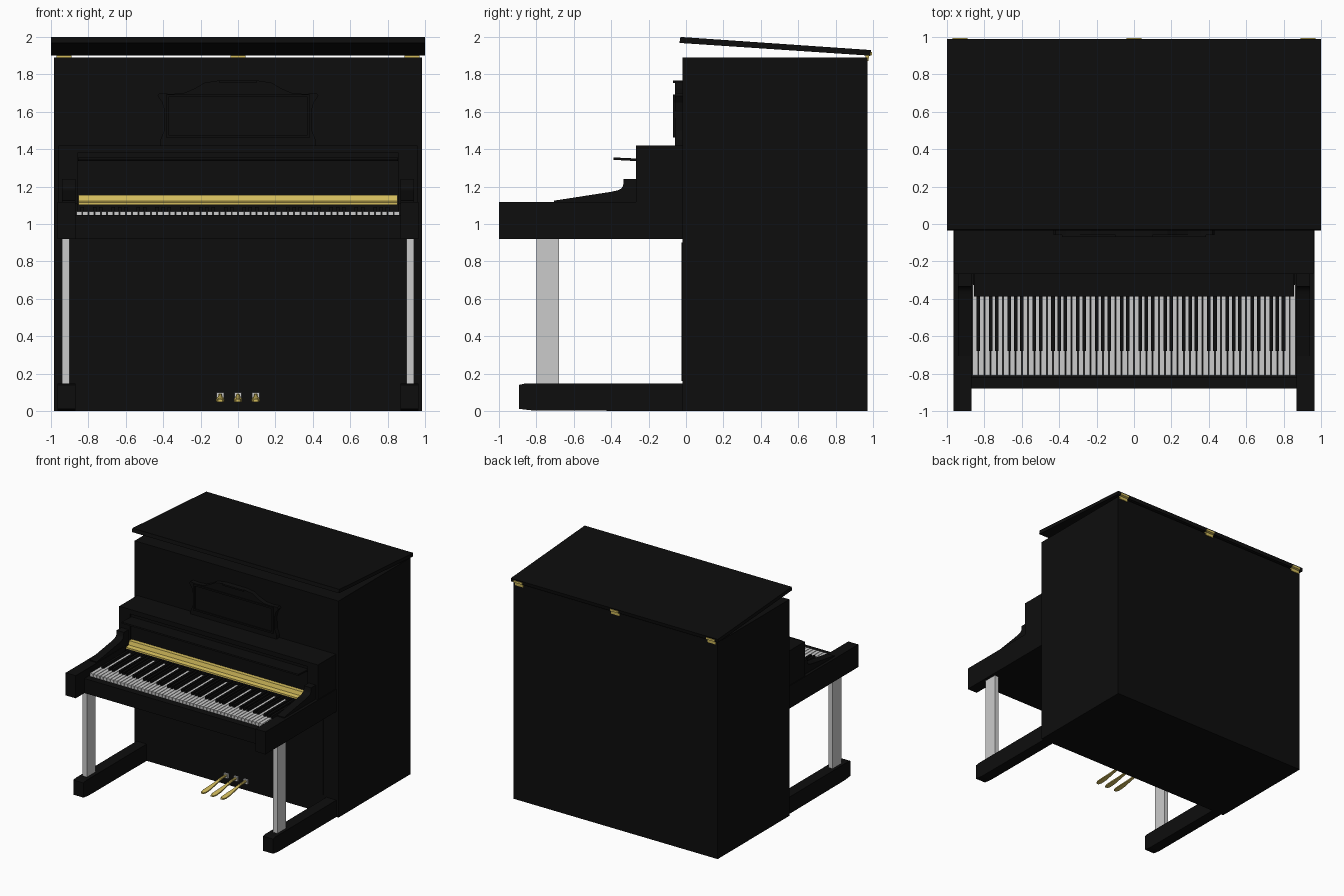
import bpy, bmesh, math
from mathutils import Vector

if "Cube" in bpy.data.objects:
    bpy.data.objects.remove(bpy.data.objects["Cube"])


def material(name, color):
    m = bpy.data.materials.new(name)
    m.diffuse_color = (*color, 1)
    m.use_nodes = True
    m.node_tree.nodes["Principled BSDF"].inputs["Base Color"].default_value = m.diffuse_color
    return m


BLACK = material("black_lacquer", (0.004, 0.004, 0.004))
GOLD = material("brass", (0.66, 0.51, 0.11))


def finish(name, bm, mat=None, bevel=0.0, smooth=False):
    bmesh.ops.recalc_face_normals(bm, faces=bm.faces)
    mesh = bpy.data.meshes.new(name)
    bm.to_mesh(mesh)
    bm.free()
    ob = bpy.data.objects.new(name, mesh)
    bpy.context.collection.objects.link(ob)
    if mat:
        mesh.materials.append(mat)
    if bevel:
        mod = ob.modifiers.new("bevel", 'BEVEL')
        mod.width, mod.segments = bevel, 2
    if smooth:
        bpy.context.view_layer.objects.active = ob
        ob.select_set(True)
        bpy.ops.object.shade_smooth_by_angle(angle=math.radians(35))
        ob.select_set(False)
    return ob


def add_box(bm, x, y, z):
    verts = bmesh.ops.create_cube(bm, size=1)["verts"]
    for v in verts:
        v.co = Vector((x[v.co.x > 0], y[v.co.y > 0], z[v.co.z > 0]))


def box(name, x, y, z, mat=BLACK, bevel=0.0):
    bm = bmesh.new()
    add_box(bm, x, y, z)
    return finish(name, bm, mat, bevel)


def prism(name, points, axis, lo, hi, mat=BLACK, bevel=0.0, smooth=False):
    """Extrude a (y,z) profile along x, or an (x,z) profile along y."""
    place = (lambda p, t: (t, p[0], p[1])) if axis == 'X' else (lambda p, t: (p[0], t, p[1]))
    bm = bmesh.new()
    face = bm.faces.new([bm.verts.new(place(p, lo)) for p in points])
    new = bmesh.ops.extrude_face_region(bm, geom=[face])["geom"]
    shift = Vector((hi - lo, 0, 0)) if axis == 'X' else Vector((0, hi - lo, 0))
    bmesh.ops.translate(bm, vec=shift, verts=[g for g in new if isinstance(g, bmesh.types.BMVert)])
    return finish(name, bm, mat, bevel, smooth)


def span(side, a, b):
    return tuple(sorted((side * a, side * b)))


# Cabinet and tilted lid
box("cabinet", (-0.985, 0.985), (-0.02, 0.97), (0, 1.89))
prism("lid", [(-0.035, 1.968), (-0.03, 2.0), (0.99, 1.93), (0.985, 1.9)], 'X', -1, 1)
box("lower_panel", (-0.84, 0.84), (-0.024, 0), (0.16, 0.90))

# Lid hinges on the back
for i, x in enumerate((-0.93, 0, 0.93)):
    prism(f"hinge_{i}", [(0.96, 1.872), (0.976, 1.872), (0.978, 1.897), (0.994, 1.903),
                         (0.994, 1.92), (0.96, 1.92)], 'X', x - 0.04, x + 0.04, GOLD)

# Arms, cheeks, legs and toe blocks
cheek = [(-0.705, 1.11), (-0.705, 1.125), (-0.40, 1.172), (-0.365, 1.18), (-0.345, 1.19),
         (-0.336, 1.205), (-0.333, 1.24), (-0.26, 1.24), (-0.26, 1.11)]
for side, label in ((-1, "left"), (1, "right")):
    box(f"{label}_arm", span(side, 0.868, 0.965), (-1, -0.01), (0.92, 1.117))
    prism(f"{label}_cheek", cheek, 'X', side * 0.87, side * 0.94, BLACK, smooth=True)
    box(f"{label}_leg", span(side, 0.90, 0.94), (-0.80, -0.68), (0.145, 0.925), None)
    toe = [(-0.01, 0), (-0.82, 0.003), (-0.893, 0.012), (-0.893, 0.14), (-0.86, 0.147), (-0.01, 0.147)]
    prism(f"{label}_toe_block", toe, 'X', side * 0.868, side * 0.965)
    box(f"{label}_upper_side", span(side, 0.858, 0.96), (-0.268, -0.01), (1.11, 1.42))

# Key bed, key slip and upper case around the keyboard opening
box("key_bed", (-0.87, 0.87), (-0.86, -0.01), (0.92, 1.025))
box("key_slip", (-0.87, 0.87), (-0.88, -0.82), (0.92, 1.047))
box("upper_case_top", (-0.86, 0.86), (-0.268, -0.01), (1.38, 1.42))
box("upper_case_back", (-0.86, 0.86), (-0.25, -0.01), (1.02, 1.385))
prism("fallboard_flap", [(-0.388, 1.343), (-0.387, 1.356), (-0.24, 1.349), (-0.24, 1.335)],
      'X', -0.855, 0.855)

# Brass rail behind the keys
prism("key_rail", [(-0.33, 1.103), (-0.33, 1.115), (-0.295, 1.122), (-0.285, 1.155),
                   (-0.245, 1.155), (-0.245, 1.103)], 'X', -0.853, 0.853, GOLD)
box("rail_base", (-0.86, 0.86), (-0.325, -0.245), (1.02, 1.104))

# Keyboard: 52 white keys, black keys between them except after B and E
white, black = bmesh.new(), bmesh.new()
pitch = 1.732 / 52
for i in range(52):
    left = -0.866 + i * pitch
    add_box(white, (left + 0.0025, left + pitch - 0.0025), (-0.81, -0.32), (1.02, 1.068))
    if i < 51 and i % 7 not in (1, 4):
        edge = left + pitch
        add_box(black, (edge - 0.0095, edge + 0.0095), (-0.68, -0.32), (1.03, 1.092))
finish("white_keys", white)
finish("black_keys", black, BLACK)

# Music desk with scrolled outline, frame moulding and panel
half = [(0.415, 1.41), (0.415, 1.45), (0.395, 1.50), (0.392, 1.60), (0.405, 1.65), (0.43, 1.685),
        (0.42, 1.70), (0.36, 1.695), (0.29, 1.70), (0.23, 1.725), (0.18, 1.755), (0.10, 1.768)]
outline = half + [(-x, z) for x, z in reversed(half)]
prism("music_desk", outline, 'Y', -0.06, -0.01)
for z0 in (1.47, 1.685):
    box("desk_moulding", (-0.385, 0.385), (-0.07, -0.05), (z0 - 0.007, z0 + 0.007))
for side in (-1, 1):
    box("desk_side_moulding", span(side, 0.371, 0.385), (-0.07, -0.05), (1.47, 1.685))
box("desk_crest", (-0.1, 0.1), (-0.07, -0.05), (1.755, 1.768))

# Pedals: tapered brass levers that widen and dip toward the foot
stations = [(0.0, 0.085, 0.010), (-0.10, 0.082, 0.010), (-0.18, 0.070, 0.014),
            (-0.27, 0.060, 0.022), (-0.33, 0.056, 0.022), (-0.36, 0.055, 0.012)]
for i, x in enumerate((-0.095, 0, 0.095)):
    bm = bmesh.new()
    rings = []
    for y, z, w in stations:
        rings.append([bm.verts.new((x + w * sx, y, z + dz)) for sx, dz in
                      ((-1, -0.006), (1, -0.006), (1, 0.004), (0.5, 0.01), (-0.5, 0.01), (-1, 0.004))])
    for a, b in zip(rings, rings[1:]):
        for k in range(6):
            bm.faces.new((a[k], a[(k + 1) % 6], b[(k + 1) % 6], b[k]))
    bm.faces.new(rings[0])
    bm.faces.new(rings[-1])
    finish(f"pedal_{i}", bm, GOLD, smooth=True)
    box(f"pedal_collar_{i}", (x - 0.02, x + 0.02), (-0.035, -0.01), (0.06, 0.10), None)
